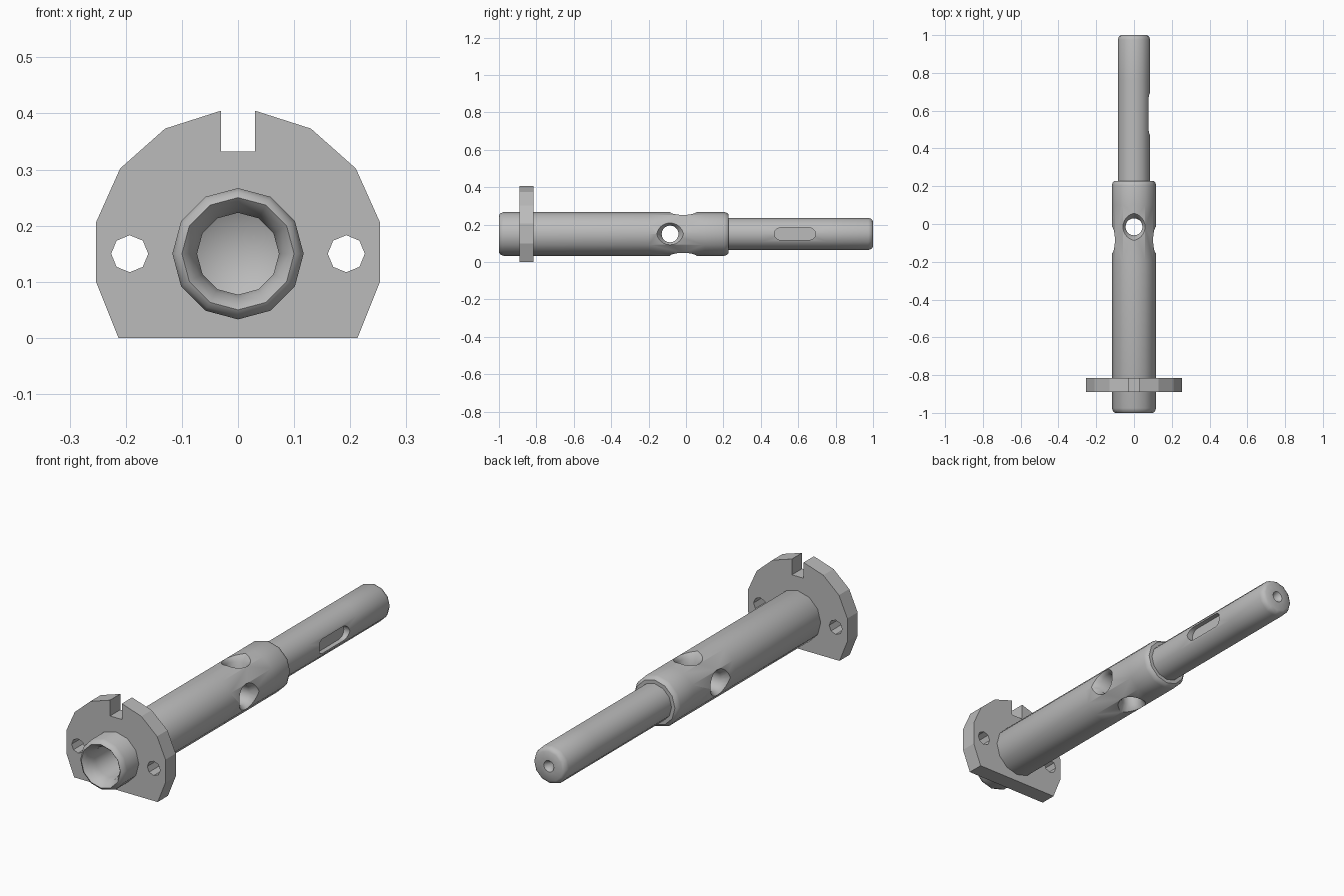
import bpy, bmesh, math
from math import cos, sin, pi, radians
from mathutils import Matrix, Vector

cube = bpy.data.objects.get("Cube")
if cube:
    bpy.data.objects.remove(cube, do_unlink=True)

AXIS_Z = 0.15      # height of the shaft axis
SIDES = 12

steel = bpy.data.materials.new("grey steel")
steel.use_nodes = True
grey = (0.5, 0.5, 0.5, 1)
steel.diffuse_color = grey
steel.node_tree.nodes["Principled BSDF"].inputs["Base Color"].default_value = grey


def make_object(name, bm):
    bmesh.ops.recalc_face_normals(bm, faces=bm.faces)
    mesh = bpy.data.meshes.new(name)
    bm.to_mesh(mesh)
    bm.free()
    mesh.materials.append(steel)
    obj = bpy.data.objects.new(name, mesh)
    bpy.context.collection.objects.link(obj)
    return obj


def lathe(name, profile, sides=SIDES, centre=(0, 0, AXIS_Z), turn=None):
    """Spin (radius, distance) points about the y axis."""
    bm = bmesh.new()
    rings = []
    for r, y in profile:
        if r == 0:
            rings.append([bm.verts.new((0, y, 0))] * sides)
        else:
            rings.append([bm.verts.new((r * cos(2 * pi * i / sides), y,
                                        r * sin(2 * pi * i / sides)))
                          for i in range(sides)])
    for a, b in zip(rings, rings[1:]):
        for i in range(sides):
            j = (i + 1) % sides
            corners = list(dict.fromkeys((a[i], a[j], b[j], b[i])))
            bm.faces.new(corners)
    matrix = Matrix.Translation(centre) @ (turn or Matrix())
    bmesh.ops.transform(bm, matrix=matrix, verts=bm.verts)
    return make_object(name, bm)


def extrude_outline(name, points, depth):
    """Close an outline of 3D points and give it depth."""
    bm = bmesh.new()
    face = bm.faces.new([bm.verts.new(p) for p in points])
    side = bmesh.ops.extrude_face_region(bm, geom=[face])["geom"]
    moved = [v for v in side if isinstance(v, bmesh.types.BMVert)]
    bmesh.ops.translate(bm, verts=moved, vec=depth)
    return make_object(name, bm)


def cut(obj, cutters):
    bpy.context.view_layer.objects.active = obj
    for cutter in cutters:
        mod = obj.modifiers.new("cut", "BOOLEAN")
        mod.operation = "DIFFERENCE"
        mod.solver = "EXACT"
        mod.object = cutter
        bpy.ops.object.modifier_apply(modifier=mod.name)
        bpy.data.objects.remove(cutter, do_unlink=True)


def smooth(obj, degrees):
    bpy.ops.object.select_all(action="DESELECT")
    obj.select_set(True)
    bpy.context.view_layer.objects.active = obj
    bpy.ops.object.shade_smooth_by_angle(angle=radians(degrees))


# Hollow barrel with a rounded mouth and a blind bore
barrel = lathe("barrel", [
    (0, -0.28), (0.073, -0.32), (0.073, -0.94), (0.08, -0.97), (0.092, -0.992),
    (0.1, -1), (0.11, -0.993), (0.117, -0.975), (0.117, -0.2), (0.117, 0.1),
    (0.117, 0.205), (0.112, 0.22), (0.103, 0.228), (0, 0.228)])

# Countersunk cross holes, one sideways and one upright
hole = [(0, -0.2), (0.14, -0.2), (0.072, -0.117), (0.045, -0.085),
        (0.045, 0.085), (0.072, 0.117), (0.14, 0.2), (0, 0.2)]
cut(barrel, [
    lathe("side_hole", hole, 20, (0, -0.085, AXIS_Z), Matrix.Rotation(pi / 2, 4, "Z")),
    lathe("upright_hole", hole, 20, (0, -0.015, AXIS_Z), Matrix.Rotation(pi / 2, 4, "X"))])
smooth(barrel, 42)

# Rod with a chamfered end and a centre-drilled dimple
rod = lathe("rod", [
    (0, 0.12), (0.086, 0.12), (0.086, 0.4), (0.086, 0.76), (0.086, 0.975),
    (0.08, 0.992), (0.068, 1), (0.026, 1), (0, 0.965)])

# Round-ended keyway pocket on the +x side of the rod
keyway = []
for end, start in ((0.66, -90), (0.505, 90)):
    for i in range(7):
        a = radians(start + i * 30)
        keyway.append(Vector((0.055, end + 0.033 * cos(a), AXIS_Z + 0.033 * sin(a))))
cut(rod, [extrude_outline("keyway", keyway, (0.1, 0, 0))])
smooth(rod, 42)

# Flat-bottomed flange with a notch in its top edge
half = [(0.03, 0.332), (0.03, 0.405), (0.13, 0.373), (0.21, 0.302),
        (0.253, 0.206), (0.253, 0.1), (0.213, 0)]
outline = half + [(-x, z) for x, z in reversed(half)]
flange = extrude_outline("flange", [(x, -0.89, z) for x, z in outline], (0, 0.075, 0))

# Eight-sided bolt holes, and a bore that seats on the barrel
bolt = [(0, -0.1), (0.033, -0.1), (0.033, 0.1), (0, 0.1)]
seat = [(0, -0.1), (0.11, -0.1), (0.11, 0.1), (0, 0.1)]
cut(flange, [lathe("bolt_hole", bolt, 8, (s * 0.193, -0.85, AXIS_Z)) for s in (-1, 1)]
    + [lathe("seat_bore", seat, SIDES, (0, -0.85, AXIS_Z))])
smooth(flange, 20)
